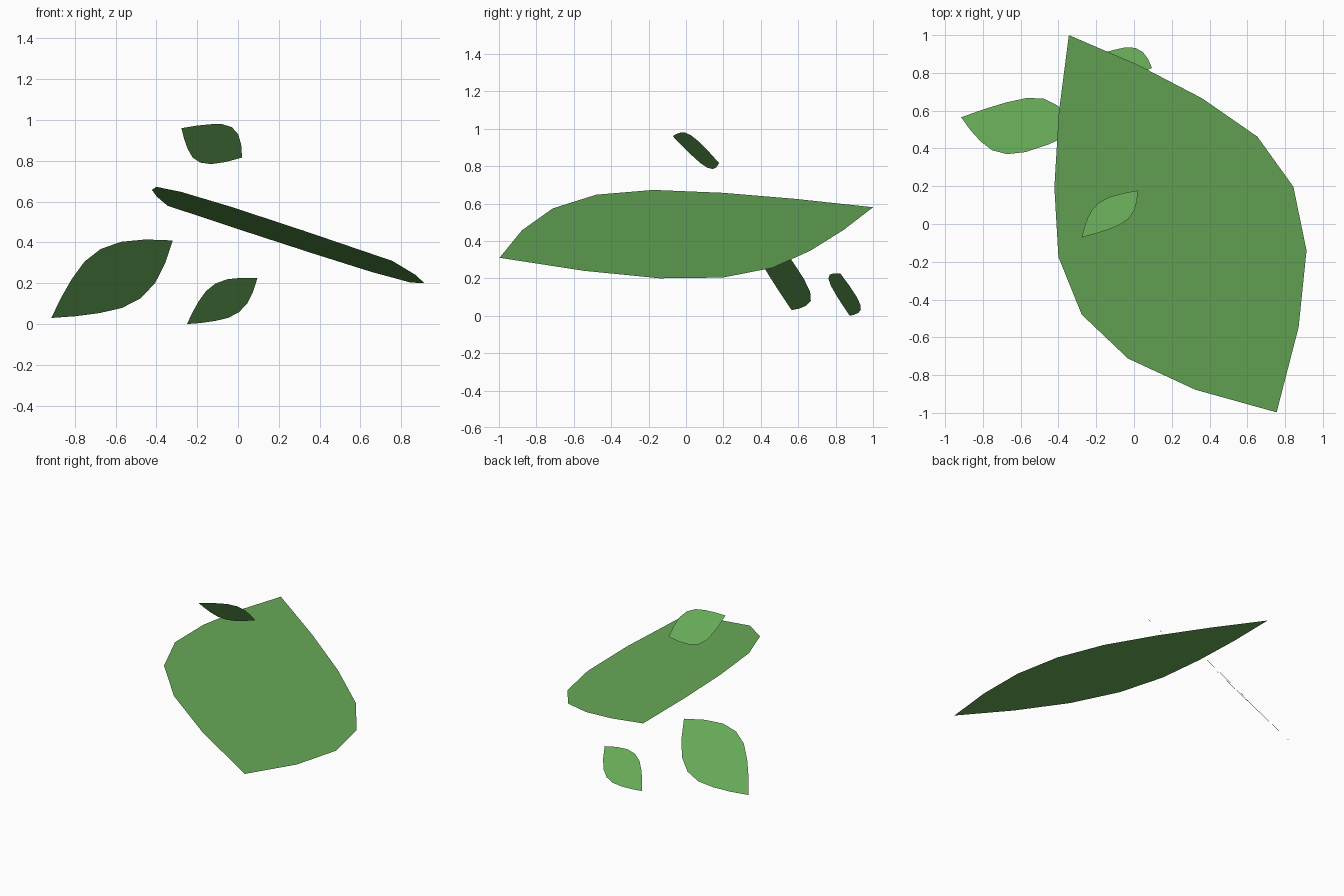
import bpy
import bmesh
from mathutils import Vector

cube = bpy.data.objects.get("Cube")
if cube:
    bpy.data.objects.remove(cube, do_unlink=True)

# Single leaf green
green = bpy.data.materials.new("leaf_green")
green.use_nodes = True
colour = (0.138, 0.407, 0.0976, 1.0)
green.diffuse_color = colour
bsdf = next(n for n in green.node_tree.nodes if n.type == 'BSDF_PRINCIPLED')
bsdf.inputs["Base Color"].default_value = colour

# Half widths from the narrow tip to the blunt tip, as fractions of the length
HALF_WIDTHS = [0.0, 0.113, 0.21, 0.283, 0.301, 0.254, 0.147, 0.0]


def leaf(name, start, end, normal):
    """Flat symmetric leaf blade from one tip to the other."""
    start, end = Vector(start), Vector(end)
    axis = end - start
    side = Vector(normal).cross(axis).normalized() * axis.length
    last = len(HALF_WIDTHS) - 1

    bm = bmesh.new()
    right, left = [], []
    for i, w in enumerate(HALF_WIDTHS):
        centre = start + axis * (i / last)
        right.append(bm.verts.new(centre - side * w))
        # The two sides share one vertex at each tip
        left.append(right[-1] if w == 0 else bm.verts.new(centre + side * w))

    # Strips across the blade, triangles at the tips
    for i in range(last):
        ring = [right[i], right[i + 1], left[i + 1], left[i]]
        bm.faces.new(list(dict.fromkeys(ring)))

    mesh = bpy.data.meshes.new(name)
    bm.to_mesh(mesh)
    bm.free()
    mesh.materials.append(green)
    obj = bpy.data.objects.new(name, mesh)
    bpy.context.collection.objects.link(obj)
    return obj


# Large leaf, tilted down towards +x
leaf("large_leaf", (-0.345, 1.0, 0.58), (0.755, -0.997, 0.31), (0.358, 0.062, 1.0))

# Small leaves, all lying in parallel planes facing the back
SMALL_NORMAL = (-0.42, 1.0, 0.877)
leaf("medium_leaf", (-0.915, 0.565, 0.03), (-0.32, 0.481, 0.41), SMALL_NORMAL)
leaf("small_lower_leaf", (-0.25, 0.875, 0.0), (0.095, 0.826, 0.225), SMALL_NORMAL)
leaf("small_upper_leaf", (-0.277, -0.071, 0.96), (0.02, 0.177, 0.816), SMALL_NORMAL)
